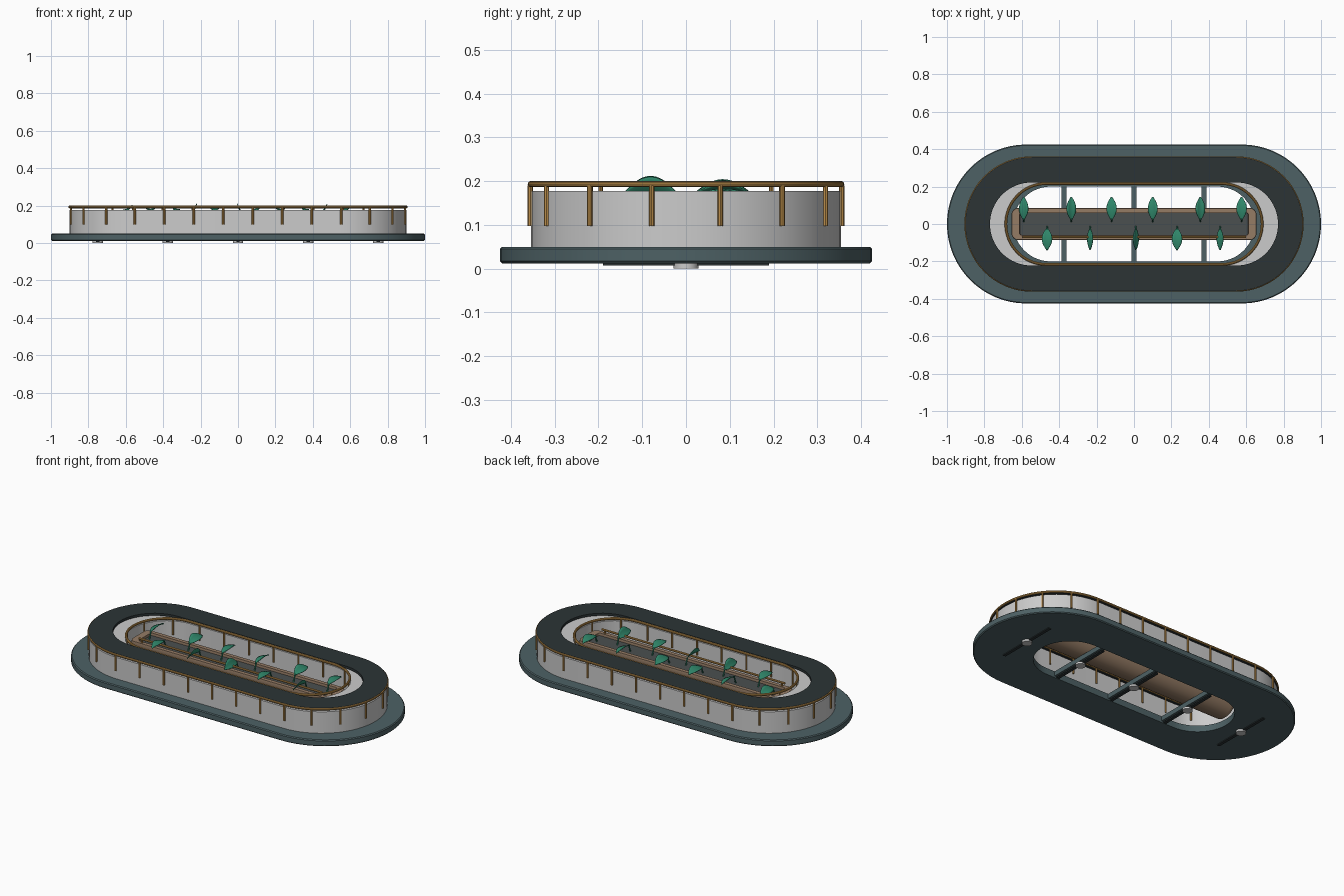
import bpy, bmesh, math
from mathutils import Vector, Matrix

if "Cube" in bpy.data.objects:
    bpy.data.objects.remove(bpy.data.objects["Cube"])


def mat(name, c):
    m = bpy.data.materials.new(name)
    m.diffuse_color = (*c, 1)
    m.use_nodes = True
    m.node_tree.nodes["Principled BSDF"].inputs["Base Color"].default_value = m.diffuse_color
    return m


SLATE = mat("slate", (0.075, 0.12, 0.13))
DARK = mat("charcoal", (0.025, 0.034, 0.036))
GOLD = mat("brass", (0.5, 0.27, 0.07))
TAN = mat("tan", (0.3, 0.2, 0.13))
SOIL = mat("soil", (0.07, 0.08, 0.08))
LEAF = mat("leaf", (0.03, 0.25, 0.15))


def finish(name, bm, m=None, recalc=True):
    if recalc:
        bmesh.ops.recalc_face_normals(bm, faces=bm.faces)
    me = bpy.data.meshes.new(name)
    bm.to_mesh(me)
    bm.free()
    ob = bpy.data.objects.new(name, me)
    bpy.context.collection.objects.link(ob)
    if m:
        me.materials.append(m)
    bpy.ops.object.select_all(action='DESELECT')
    ob.select_set(True)
    bpy.context.view_layer.objects.active = ob
    bpy.ops.object.shade_smooth_by_angle(angle=math.radians(35))
    return ob


def rounded(hx, hy, r, seg=10):
    """Rounded rectangle outline; r = hy gives a stadium."""
    r = min(r, hx, hy)
    pts = []
    for q, (sx, sy) in enumerate([(1, 1), (-1, 1), (-1, -1), (1, -1)]):
        for i in range(seg + 1):
            a = math.pi / 2 * (q + i / seg)
            pts.append((sx * (hx - r) + r * math.cos(a), sy * (hy - r) + r * math.sin(a)))
    return pts


def loft(name, rings, m, closed=False, cap=False):
    """Skin between outlines given as (points, z)."""
    bm = bmesh.new()
    loops = [[bm.verts.new((x, y, z)) for x, y in pts] for pts, z in rings]
    pairs = list(zip(loops, loops[1:])) + ([(loops[-1], loops[0])] if closed else [])
    for a, b in pairs:
        n = len(a)
        for i in range(n):
            j = (i + 1) % n
            bm.faces.new((a[i], a[j], b[j], b[i]))
    if cap:
        bm.faces.new(loops[0])
        bm.faces.new(loops[-1])
    bmesh.ops.remove_doubles(bm, verts=bm.verts, dist=1e-5)
    return finish(name, bm, m)


def stad(hx, hy, seg=16):
    return rounded(hx, hy, hy, seg)


def ring(name, outer, inner, z0, z1, m, b=0.0):
    (ox, oy), (ix, iy) = outer, inner
    rings = [(stad(ix, iy), z0), (stad(ox - b, oy - b), z0)]
    if b:
        rings += [(stad(ox, oy), z0 + b), (stad(ox, oy), z1 - b)]
    rings += [(stad(ox - b, oy - b), z1), (stad(ix, iy), z1)]
    return loft(name, rings, m, closed=True)


def cyl(bm, p, q, r, seg=10):
    p, q = Vector(p), Vector(q)
    d = q - p
    M = Matrix.Translation((p + q) / 2) @ d.to_track_quat('Z', 'Y').to_matrix().to_4x4()
    bmesh.ops.create_cone(bm, cap_ends=True, segments=seg, radius1=r, radius2=r, depth=d.length, matrix=M)


def box(bm, c, s):
    bmesh.ops.create_cube(bm, size=1, matrix=Matrix.Translation(c) @ Matrix.Diagonal((*s, 1)))


def rail(name, hx, hy, z, r):
    # torus-like tube: offset outlines around the rail circle
    rings = [(stad(hx + r * math.cos(a), hy + r * math.sin(0) + r * math.cos(a)), z + r * math.sin(a))
             for a in [math.tau * i / 10 for i in range(10)]]
    return loft(name, rings, GOLD, closed=True)


def posts(name, hx, hy, n, z0, z1, r):
    # evenly spaced around one quarter, then mirrored
    L = hx - hy
    step = (4 * L + math.tau * hy) / n
    bm = bmesh.new()
    for i in range(n // 4):
        s = (i + 0.5) * step
        if s < L:
            x, y = s, hy
        else:
            a = (s - L) / hy
            x, y = L + hy * math.sin(a), hy * math.cos(a)
        for sx in (1, -1):
            for sy in (1, -1):
                cyl(bm, (sx * x, sy * y, z0), (sx * x, sy * y, z1), r, 8)
    finish(name, bm, GOLD)


# plinth, wall and floating top slab
ring("base_plate", (1.0, 0.425), (0.645, 0.2), 0.012, 0.05, SLATE, 0.005)
ring("wall", (0.9, 0.354), (0.69, 0.222), 0.05, 0.177, None)
ring("top_slab", (0.902, 0.357), (0.77, 0.222), 0.186, 0.2, DARK)

# brass rails and posts
rail("outer_rail", 0.9, 0.355, 0.193, 0.007)
rail("inner_rail", 0.685, 0.216, 0.193, 0.007)
posts("outer_posts", 0.902, 0.356, 28, 0.098, 0.19, 0.006)
posts("inner_posts", 0.685, 0.217, 20, 0.098, 0.19, 0.005)

# half-round planter trough with rim
rings = []
for i in range(9):
    a = math.pi / 2 * (i + 1) / 9
    k = math.sin(a)
    rings.append((rounded(0.625 + 0.03 * k, 0.085 * k, 0.035 * k), 0.14 - 0.09 * math.cos(a)))
rings += [(rounded(0.653, 0.083, 0.033), 0.148), (rounded(0.612, 0.06, 0.012), 0.148),
          (rounded(0.61, 0.058, 0.01), 0.125)]
loft("trough", rings, TAN, cap=True)
loft("soil", [(rounded(0.61, 0.058, 0.01), 0.126), (rounded(0.61, 0.058, 0.01), 0.134)], SOIL, cap=True)

# watering rod along the trough
bm = bmesh.new()
cyl(bm, (-0.6, -0.07, 0.168), (0.6, -0.07, 0.168), 0.006)
for x in (-0.58, 0.58):
    cyl(bm, (x, -0.07, 0.14), (x, -0.07, 0.168), 0.005)
finish("trough_rod", bm, GOLD)

# cross bars carrying the trough, flat straps and feet beneath
bm = bmesh.new()
for x in (-0.375, 0, 0.375):
    box(bm, (x, 0, 0.036), (0.026, 0.42, 0.028))
finish("cross_bars", bm, SLATE)
bm = bmesh.new()
feet = bmesh.new()
for x in (-0.75, -0.375, 0, 0.375, 0.75):
    box(bm, (x, 0, 0.0105), (0.018, 0.38, 0.007))
    cyl(feet, (x, 0, 0), (x, 0, 0.012), 0.028, 20)
finish("straps", bm, DARK)
finish("feet", feet)


def leaf(name, x, side, length, width, roll, rise):
    """Arched, cupped blade growing outwards from a short stem."""
    bm = bmesh.new()
    rows = []
    for i in range(11):
        t = i / 10
        w = width * math.sin(math.pi * min(0.98, max(0.02, t))) ** 0.8
        row = []
        for j in range(-2, 3):
            u = j / 2 * w
            y = 0.02 + t * length
            z = 0.165 + rise * math.sin(math.pi * (0.1 + 0.75 * t)) + 0.25 * abs(u)
            row.append(bm.verts.new((x + u * math.cos(roll), side * y, z + u * math.sin(roll))))
        rows.append(row)
    for a, b in zip(rows, rows[1:]):
        for j in range(4):
            bm.faces.new((a[j], a[j + 1], b[j + 1], b[j]))
    ob = finish(name, bm, LEAF)
    so = ob.modifiers.new("thickness", 'SOLIDIFY')
    so.thickness = 0.003
    so.offset = 0
    # stem
    bm = bmesh.new()
    cyl(bm, (x, side * 0.012, 0.13), (x, side * 0.028, 0.175), 0.004, 8)
    finish(name + "_stem", bm, LEAF)


# two rows of leaves
for i, x in enumerate((-0.59, -0.335, -0.12, 0.1, 0.355, 0.575)):
    leaf(f"back_leaf_{i}", x, 1, 0.125, 0.028, (0.5, -0.4, 0.2, 0.4, -0.4, 0.1)[i], 0.018)
for i, x in enumerate((-0.465, -0.235, 0.01, 0.23, 0.46)):
    leaf(f"front_leaf_{i}", x, -1, 0.12, 0.028, (0.1, 1.0, -1.0, 0.1, 0.9)[i], 0.016)
